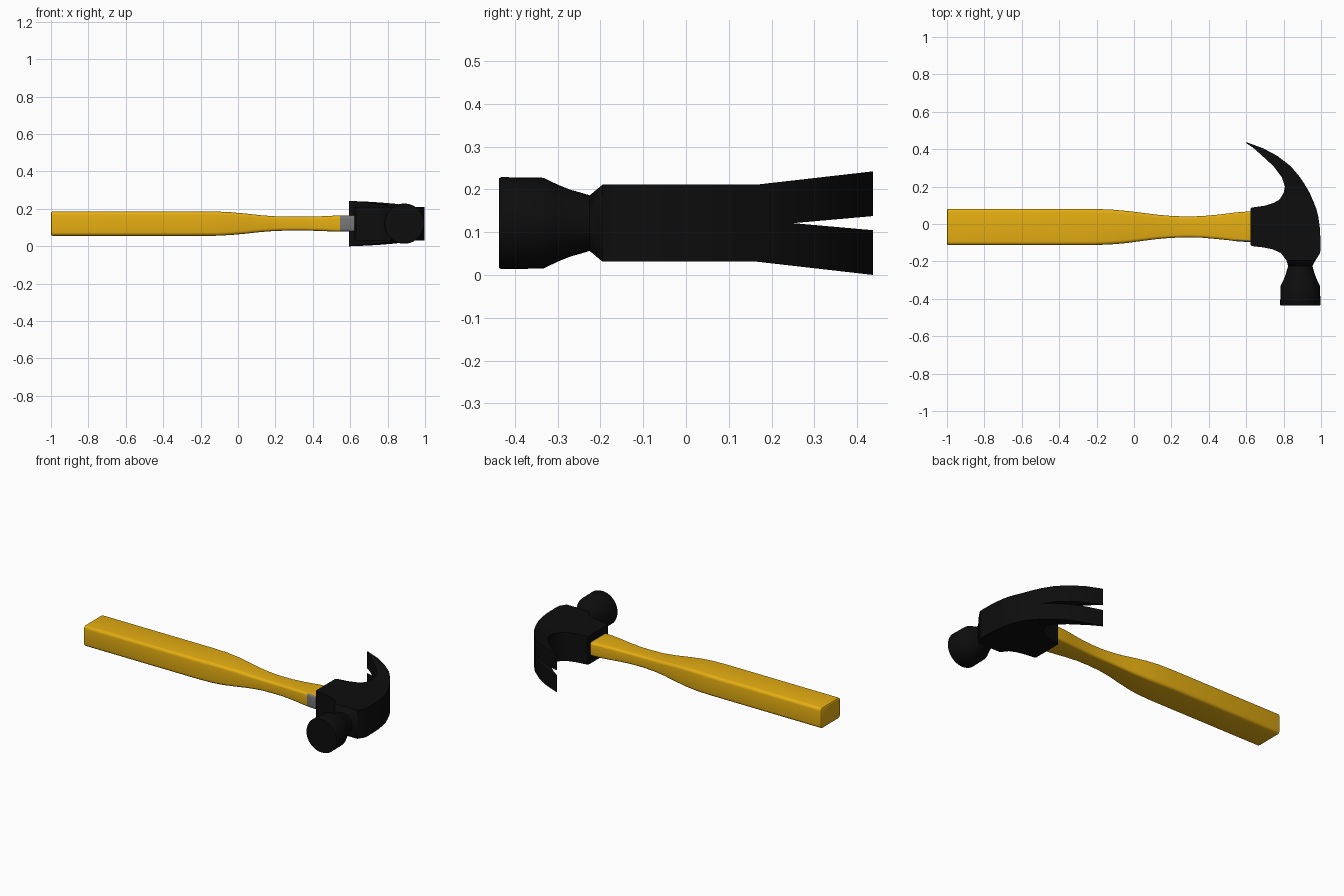
import bpy, bmesh, math
from mathutils import Vector

if "Cube" in bpy.data.objects:
    bpy.data.objects.remove(bpy.data.objects["Cube"])

ZC = 0.121  # height of the hammer's mid plane


def material(name, rgb):
    m = bpy.data.materials.new(name)
    m.diffuse_color = (*rgb, 1)
    m.use_nodes = True
    m.node_tree.nodes["Principled BSDF"].inputs["Base Color"].default_value = m.diffuse_color
    return m


black = material("black_steel", (0.004, 0.004, 0.004))
yellow = material("yellow_paint", (0.78, 0.42, 0.006))
grey = material("bare_grey", (0.18, 0.18, 0.18))


def finish(name, bm, mats, angle=30):
    bmesh.ops.recalc_face_normals(bm, faces=bm.faces)
    me = bpy.data.meshes.new(name)
    bm.to_mesh(me)
    bm.free()
    ob = bpy.data.objects.new(name, me)
    bpy.context.collection.objects.link(ob)
    ob.location.z = ZC
    for m in mats:
        me.materials.append(m)
    bpy.ops.object.select_all(action='DESELECT')
    ob.select_set(True)
    bpy.context.view_layer.objects.active = ob
    bpy.ops.object.shade_smooth_by_angle(angle=math.radians(angle))
    return ob


def loft(bm, rings):
    """Skin closed rings of points and cap both ends."""
    rings = [[bm.verts.new(p) for p in r] for r in rings]
    n = len(rings[0])
    for a, b in zip(rings, rings[1:]):
        for i in range(n):
            j = (i + 1) % n
            bm.faces.new((a[i], a[j], b[j], b[i]))
    bm.faces.new(rings[0])
    bm.faces.new(rings[-1])


def rounded_rect(x, y0, y1, h, r):
    pts = []
    corners = [(y1 - r, h - r), (y0 + r, h - r), (y0 + r, r - h), (y1 - r, r - h)]
    for k, (cy, cz) in enumerate(corners):
        for s in range(5):
            a = math.pi / 2 * (k + s / 4)
            pts.append((x, cy + r * math.cos(a), cz + r * math.sin(a)))
    return pts


# Handle: x, lower y, upper y, half thickness, corner radius
handle = [(-1, -.106, .074, .058, .013), (-.997, -.111, .079, .063, .017),
          (-.99, -.113, .081, .065, .019), (-.22, -.113, .081, .065, .019),
          (-.12, -.109, .077, .065, .019), (-.04, -.102, .070, .061, .018),
          (.04, -.091, .060, .054, .017), (.12, -.081, .050, .045, .016),
          (.2, -.074, .043, .039, .015), (.28, -.072, .040, .037, .015),
          (.36, -.073, .042, .037, .015), (.44, -.080, .049, .039, .015),
          (.5, -.086, .056, .042, .015), (.545, -.092, .062, .043, .015),
          (.6, -.096, .066, .043, .015), (.66, -.097, .067, .043, .015)]
bm = bmesh.new()
loft(bm, [rounded_rect(*s) for s in handle])
bm.normal_update()
bmesh.ops.recalc_face_normals(bm, faces=bm.faces)
# bare patch on the front side beside the head
for f in bm.faces:
    if f.calc_center_median().x > .545 and f.normal.y < -.3:
        f.material_index = 1
finish("handle", bm, [yellow, grey])

# Head and claw, upper half: y, inner x, outer x
stations = [(-.195, .815, .970), (-.155, .785, .995), (-.135, .74, .997),
            (-.125, .69, .997), (-.118, .63, .997), (-.11, .622, .997),
            (-.03, .622, .995), (.04, .622, .985), (.08, .622, .975),
            (.088, .63, .972), (.098, .70, .968), (.112, .745, .963),
            (.13, .777, .955), (.165, .80, .940), (.2, .807, .920),
            (.25, .79, .888), (.31, .745, .837), (.365, .685, .765),
            (.405, .64, .690), (.437, .594, .602)]
bm = bmesh.new()
rows = []
for y, xi, xo in stations:
    top = .09 + max(0, y - .165) / .272 * .031
    gap = max(0, y - .25) / .187 * .0165
    rows.append([bm.verts.new(p) for p in
                 ((xi, y, gap), (xo, y, gap), (xo, y, top), (xi, y, top))])
for a, b in zip(rows, rows[1:]):
    for i in range(4):
        if i == 0 and b[0].co.z == 0:
            continue  # open seam where both halves join
        j = (i + 1) % 4
        bm.faces.new((a[i], a[j], b[j], b[i]))
bm.faces.new(rows[0])
bm.faces.new(rows[-1])
head = finish("claw_head", bm, [black])
mirror = head.modifiers.new("mirror", 'MIRROR')
mirror.use_axis = (False, False, True)


def circle(y, r, n=40):
    return [(.889 + r * math.cos(2 * math.pi * i / n), y,
             r * math.sin(2 * math.pi * i / n)) for i in range(n)]


# Chamfered shoulder between the square head and the round neck
bm = bmesh.new()
for p in circle(-.225, .065) + [(x, -.195, z) for x in (.815, .97) for z in (-.09, .09)]:
    bm.verts.new(p)
bmesh.ops.convex_hull(bm, input=bm.verts[:])
finish("neck_shoulder", bm, [black])

# Flared neck and striking face
bm = bmesh.new()
neck = [(-.215, .064), (-.225, .065), (-.245, .071), (-.27, .078), (-.3, .090),
        (-.333, .106), (-.432, .1075), (-.437, .105)]
loft(bm, [circle(y, r) for y, r in neck])
finish("striking_face", bm, [black])
